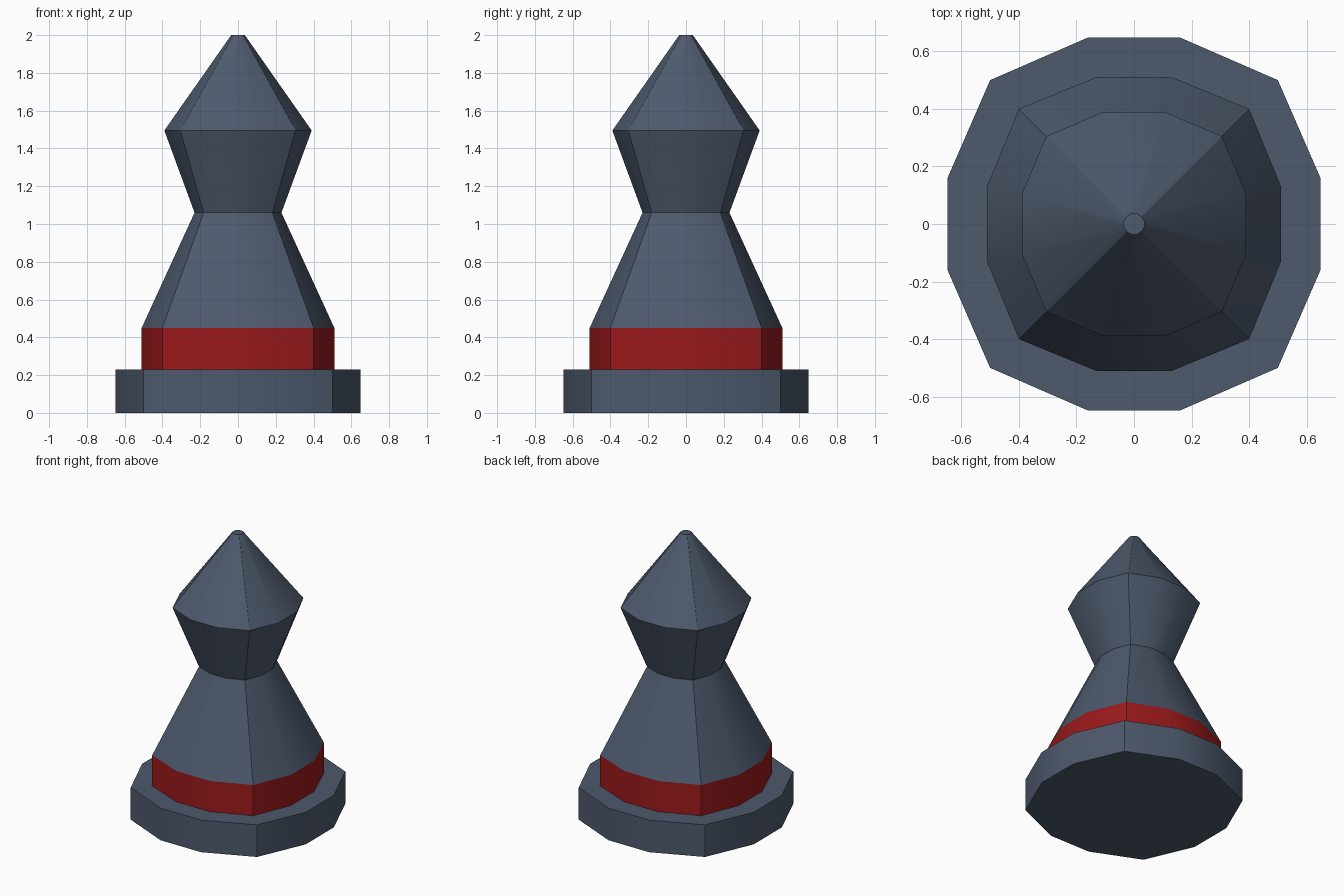
import bpy, bmesh, math

if "Cube" in bpy.data.objects:
    bpy.data.objects.remove(bpy.data.objects["Cube"])


def material(name, color):
    mat = bpy.data.materials.new(name)
    mat.diffuse_color = (*color, 1)
    mat.use_nodes = True
    mat.node_tree.nodes["Principled BSDF"].inputs["Base Color"].default_value = mat.diffuse_color
    return mat


SLATE = material("slate", (0.075, 0.10, 0.15))
RED = material("red", (0.33, 0.01, 0.011))


def ring(w, corner, side):
    """Twelve-sided rounded square: half-width, corner and side-point offsets."""
    quarter = [(w, -side), (w, side), (corner, corner)]
    pts = []
    for i in range(4):
        c, s = round(math.cos(i * math.pi / 2)), round(math.sin(i * math.pi / 2))
        pts += [(x * c - y * s, x * s + y * c) for x, y in quarter]
    return pts


def loft(name, sections, mat, cap_bottom=False, cap_top=False):
    bm = bmesh.new()
    loops = [[bm.verts.new((x, y, z)) for x, y in ring(*shape)]
             for z, shape in sections]
    for a, b in zip(loops, loops[1:]):
        for i in range(12):
            j = (i + 1) % 12
            bm.faces.new((a[i], a[j], b[j], b[i]))
    if cap_bottom:
        bm.faces.new(loops[0][::-1])
    if cap_top:
        bm.faces.new(loops[-1])
    mesh = bpy.data.meshes.new(name)
    bm.to_mesh(mesh)
    bm.free()
    mesh.materials.append(mat)
    mesh.shade_smooth()
    mesh.set_sharp_from_angle(angle=math.radians(28))
    obj = bpy.data.objects.new(name, mesh)
    bpy.context.collection.objects.link(obj)
    return obj


FOOT = (0.648, 0.50, 0.16)
WAIST = (0.51, 0.40, 0.132)
NECK = (0.23, 0.182, 0.06)
HEAD = (0.39, 0.305, 0.105)
TIP = (0.036, 0.026, 0.0096)

# Wide foot slab
loft("base", [(0, FOOT), (0.23, FOOT)], SLATE, True, True)
# Coloured collar above the foot
loft("band", [(0.23, WAIST), (0.45, WAIST)], RED)
# Tapered skirt
loft("skirt", [(0.45, WAIST), (1.06, NECK)], SLATE)
# Flared head with a pointed, blunt-tipped top
loft("head", [(1.06, NECK), (1.495, HEAD), (2.0, TIP)], SLATE, cap_top=True)
